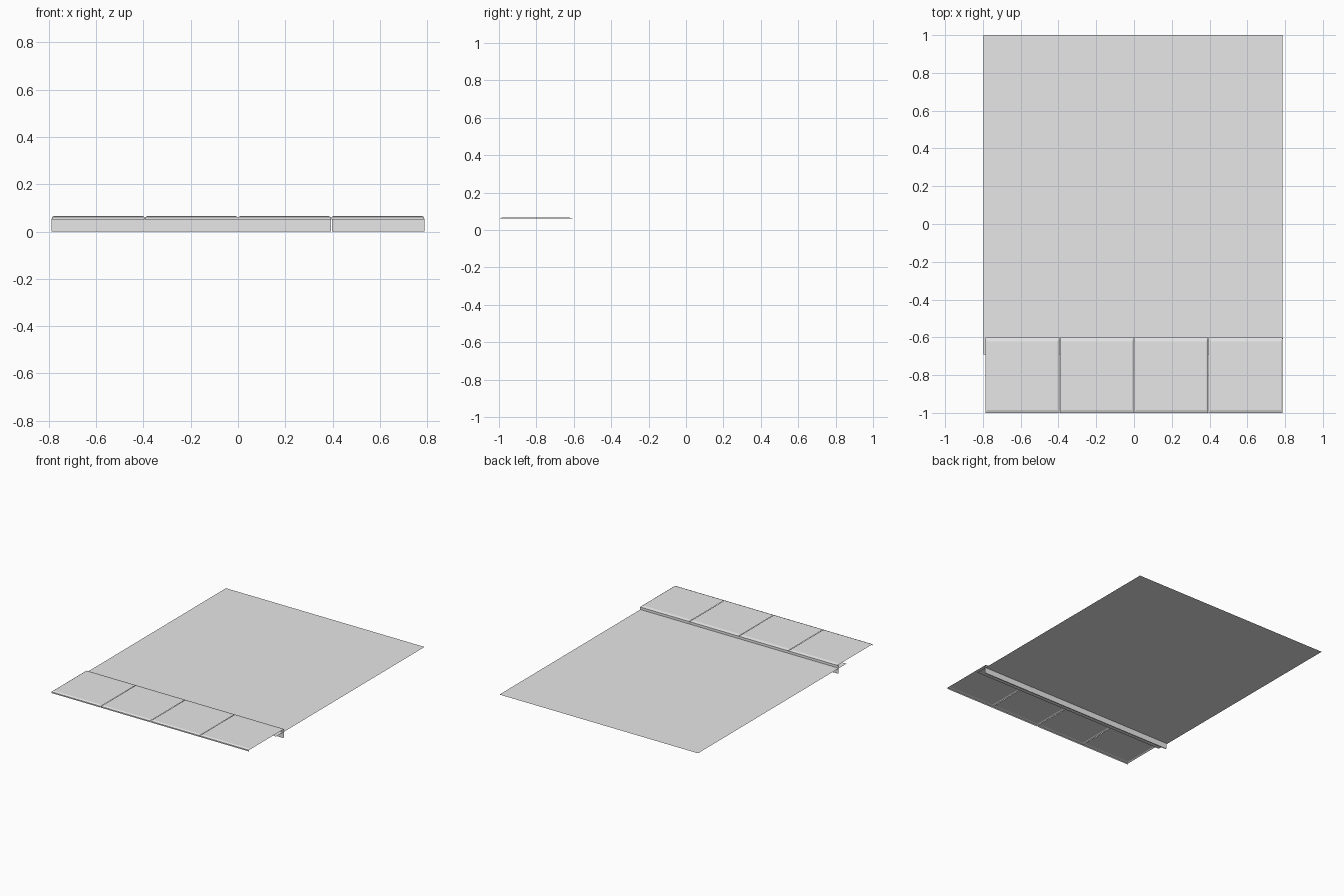
import bpy
from mathutils import Vector

cube = bpy.data.objects.get("Cube")
if cube:
    bpy.data.objects.remove(cube, do_unlink=True)

# One plain grey for everything
grey = bpy.data.materials.new("plain grey")
grey.use_nodes = True
grey.diffuse_color = (0.8, 0.8, 0.8, 1)
grey.node_tree.nodes["Principled BSDF"].inputs["Base Color"].default_value = (0.8, 0.8, 0.8, 1)


def add_part(name, verts, faces):
    mesh = bpy.data.meshes.new(name)
    mesh.from_pydata(verts, [], faces)
    mesh.materials.append(grey)
    obj = bpy.data.objects.new(name, mesh)
    bpy.context.collection.objects.link(obj)
    return obj


def ring(x0, x1, y0, y1, z):
    return [Vector(p) for p in ((x0, y0, z), (x1, y0, z), (x1, y1, z), (x0, y1, z))]


HALF = 0.788
FRONT, BACK = -1.0, -0.6
TOP, SHOULDER, LIP = 0.066, 0.061, 0.052

# Large flat floor sheet that slides under the tiles
add_part("floor_sheet", ring(-0.796, 0.787, -0.69, 1.0, 0.041), [(0, 1, 2, 3)])


# Thin open tile: flat top, chamfered rim, front and back lips
def add_tile(name, x0, x1):
    verts = ring(x0, x1, FRONT, BACK, LIP)
    verts += ring(x0, x1, FRONT, BACK, SHOULDER)
    verts += ring(x0 + 0.01, x1 - 0.01, FRONT + 0.014, BACK - 0.022, TOP)
    faces = [(8, 9, 10, 11)]
    for i in range(4):
        j = (i + 1) % 4
        faces.append((4 + i, 4 + j, 8 + j, 8 + i))
    # lips face the inside of the shell
    faces += [(4, 5, 1, 0), (6, 7, 3, 2)]
    add_part(name, verts, faces)


width = 2 * HALF / 4
for n in range(4):
    left = -HALF + n * width
    add_tile(f"edge_tile_{n + 1}", left + 0.001, left + width - 0.001)


# Upright riser boards under the back of the tiles, open at the ends
def add_riser(name, x0, x1):
    verts = ring(x0, x1, -0.61, -0.604, 0) + ring(x0, x1, -0.61, -0.604, 0.055)
    add_part(name, verts, [(0, 1, 5, 4), (2, 3, 7, 6), (3, 2, 1, 0)])


add_riser("long_riser", -HALF, 0.393)
add_riser("short_riser", 0.397, HALF)
